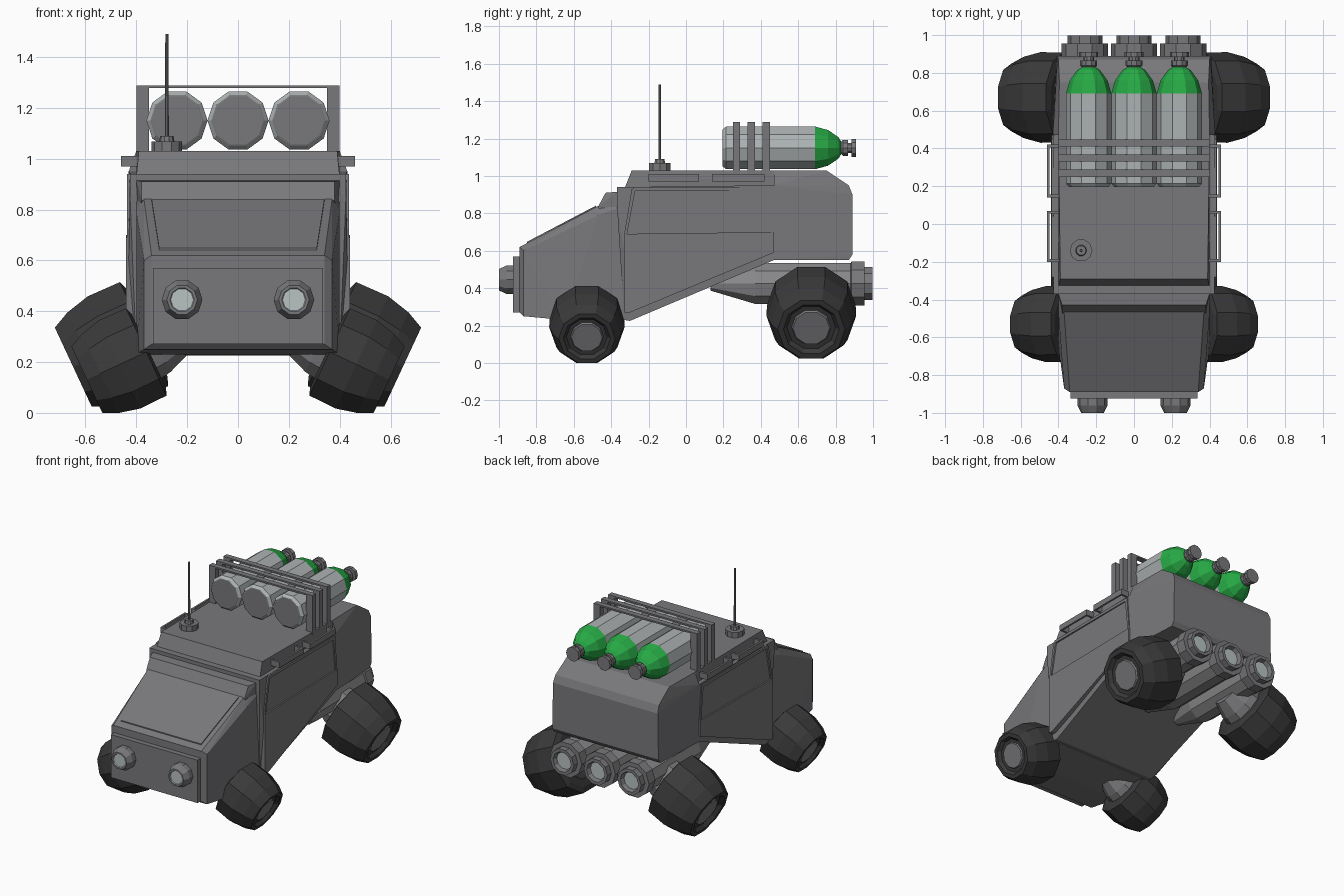
import bpy
import bmesh
from math import cos, sin, pi, radians
from mathutils import Matrix, Vector

cube = bpy.data.objects.get("Cube")
if cube:
    bpy.data.objects.remove(cube, do_unlink=True)


def material(name, rgb):
    m = bpy.data.materials.new(name)
    m.use_nodes = True
    m.diffuse_color = (*rgb, 1)
    m.node_tree.nodes["Principled BSDF"].inputs["Base Color"].default_value = (*rgb, 1)
    return m


GREY = material("body_grey", (0.19, 0.19, 0.2))
SILVER = material("tank_silver", (0.42, 0.45, 0.45))
GREEN = material("tank_green", (0.02, 0.4, 0.06))
BLACK = material("tyre_black", (0.042, 0.042, 0.043))
LENS = material("lens_pale", (0.48, 0.54, 0.54))
PIPE = material("pipe_grey", (0.25, 0.25, 0.26))


def finish(name, bm, mats):
    bmesh.ops.recalc_face_normals(bm, faces=bm.faces[:])
    me = bpy.data.meshes.new(name)
    bm.to_mesh(me)
    bm.free()
    for m in mats:
        me.materials.append(m)
    ob = bpy.data.objects.new(name, me)
    bpy.context.collection.objects.link(ob)
    return ob


def hull(name, pts, mirror=True, mat=GREY):
    """Convex block around the points, doubled across x if asked."""
    bm = bmesh.new()
    for x, y, z in pts:
        bm.verts.new((x, y, z))
        if mirror:
            bm.verts.new((-x, y, z))
    bmesh.ops.convex_hull(bm, input=bm.verts[:])
    bmesh.ops.delete(bm, geom=[v for v in bm.verts if not v.link_faces], context="VERTS")
    bmesh.ops.dissolve_limit(bm, angle_limit=radians(2), verts=bm.verts[:], edges=bm.edges[:])
    return finish(name, bm, [mat])


def box(name, x0, x1, y0, y1, z0, z1):
    return hull(name, [(x, y, z) for x in (x0, x1) for y in (y0, y1) for z in (z0, z1)], False)


def lathe(name, profile, loc, axis, xdir=(1, 0, 0), sides=10, scale=1.0):
    """Turned part: profile rows are (distance along axis, radius, material of the band after it)."""
    z, x = Vector(axis).normalized(), Vector(xdir)
    y = z.cross(x)
    mats = list(dict.fromkeys(row[2] for row in profile))
    bm = bmesh.new()
    rings = [[bm.verts.new(Vector(loc) + scale * (z * a + x * r * cos(2 * pi * i / sides)
              + y * r * sin(2 * pi * i / sides))) for i in range(sides)] for a, r, _ in profile]
    for k in range(len(rings) - 1):
        for i in range(sides):
            j = (i + 1) % sides
            f = bm.faces.new((rings[k][i], rings[k][j], rings[k + 1][j], rings[k + 1][i]))
            f.material_index = mats.index(profile[k][2])
    bm.faces.new(rings[0]).material_index = mats.index(profile[0][2])
    bm.faces.new(rings[-1]).material_index = mats.index(profile[-1][2])
    return finish(name, bm, mats)


# Body shell
hull("nose", [(.34, -.89, .27), (.34, -.89, .62), (.37, -.87, .25), (.37, -.87, .6),
              (.4, -.65, .23), (.4, -.33, .225), (.37, -.47, .84), (.4, -.47, .79),
              (.4, -.33, .84), (.37, -.33, .9)])
hull("windscreen", [(.34, -.48, .842), (.34, -.48, .82), (.31, -.85, .648), (.31, -.85, .63)])
hull("cowl", [(.38, -.47, .835), (.38, -.43, .91), (.4, -.37, .915), (.4, -.33, .915),
              (.4, -.33, .82), (.38, -.46, .82)])
hull("cabin", [(.4, -.33, .23), (.4, -.3, .225), (.43, -.33, .6), (.425, -.37, .86), (.425, -.37, .94),
               (.43, .47, .95), (.43, .47, .55)])
hull("roof", [(.4, -.33, .93), (.39, -.29, 1.03), (.4, .47, 1.03), (.4, .47, .93)])
hull("rear_body", [(.43, .47, .55), (.43, .47, .95), (.4, .47, 1.03), (.395, .75, 1.03),
                   (.4, .87, .95), (.405, .89, .9), (.41, .89, .58), (.41, .87, .55)])
box("front_plate", -.335, .335, -.925, -.88, .27, .57)

for s, side in ((1, "left"), (-1, "right")):
    # Doors with a framed window opening
    def panel(name, outline, inner, outer):
        hull(side + name, [(s * x, y, z) for y, z in outline for x in (inner, outer)], False)

    panel("_door", [(-.33, .27), (-.3, .27), (.47, .59), (.47, .7), (-.33, .69)], .41, .44)
    panel("_window_front_frame", [(-.33, .69), (-.315, .69), (-.27, .93), (-.29, .93)], .41, .437)
    panel("_window_rear_frame", [(.455, .7), (.47, .7), (.45, .93), (.43, .93)], .41, .437)
    panel("_window_top_frame", [(-.29, .92), (.45, .92), (.45, .94), (-.28, .94)], .41, .437)

    # Roof side grab rails
    for k, (y0, y1) in enumerate(((-.2, .07), (.14, .42))):
        outer = sorted((s * .447, s * .46))
        span = sorted((s * .39, s * .46))
        box(f"{side}_rail_{k}", *outer, y0, y1, .97, 1.01)
        for n, y in enumerate((y0, y1 - .015)):
            box(f"{side}_rail_{k}_bracket_{n}", *span, y, y + .015, .97, 1.01)

    # Headlights
    lathe(side + "_headlight", [(0, .08, GREY), (.04, .08, GREY), (.08, .06, GREY),
                                (.08, .048, LENS), (.075, .045, LENS)],
          (s * .22, -.92, .445), (0, -1, 0))

    # Cambered wheels on short stubs
    tilt = radians(25)
    axle = (s * cos(tilt), 0, -sin(tilt))
    for name, loc, size in (("rear", (s * .494, .67, .252), 1.0),
                            ("front", (s * .465, -.53, .191), .84)):
        lathe(f"{side}_{name}_wheel",
              [(-.15, .2, BLACK), (-.137, .237, BLACK), (0, .24, BLACK), (.1, .215, BLACK),
               (.17, .18, BLACK), (.17, .15, BLACK), (.145, .13, BLACK), (.145, .105, GREY),
               (.155, .098, GREY)], loc, axle, (0, 1, 0), 10, size)
        lathe(f"{side}_{name}_axle_stub", [(-.3, .1, GREY), (-.2, .14, GREY), (-.14, .15, GREY)],
              loc, axle, (0, 1, 0), 10, size)

# Gas tanks on the roof
for k in (-1, 0, 1):
    lathe(f"gas_tank_{k + 2}",
          [(.195, .1, GREY), (.197, .105, SILVER), (.215, .12, SILVER), (.69, .12, GREEN),
           (.76, .1, GREEN), (.815, .06, GREEN), (.83, .035, GREY), (.84, .045, GREY),
           (.865, .045, GREY), (.865, .028, GREY), (.885, .028, GREY), (.885, .05, GREY),
           (.91, .05, GREY)], (k * .24, 0, 1.15), (0, 1, 0))

    # Exhaust pipes under the tail
    lathe(f"exhaust_pipe_{k + 2}",
          [(.13, .04, PIPE), (.37, .115, PIPE), (.88, .115, GREY), (.885, .123, GREY),
           (.955, .123, GREY), (.955, .092, GREY), (.998, .092, GREY), (.998, .07, GREY),
           (.97, .06, LENS), (.97, .055, LENS)], (k * .26, 0, .425), (0, 1, 0))

# Rack frames holding the tanks
for k in range(3):
    y = .25 + .08 * k
    for s, side in ((1, "left"), (-1, "right")):
        box(f"rack_{side}_post_{k}", *sorted((s * .35, s * .4)), y, y + .038, .98, 1.285)
    box(f"rack_strap_{k}", -.4, .4, y, y + .038, 1.277, 1.288)

# Antenna
lathe("antenna", [(1.02, .06, GREY), (1.068, .06, GREY), (1.068, .03, GREY), (1.09, .026, GREY),
                  (1.09, .008, GREY), (1.49, .006, GREY)], (-.28, -.14, 0), (0, 0, 1))
